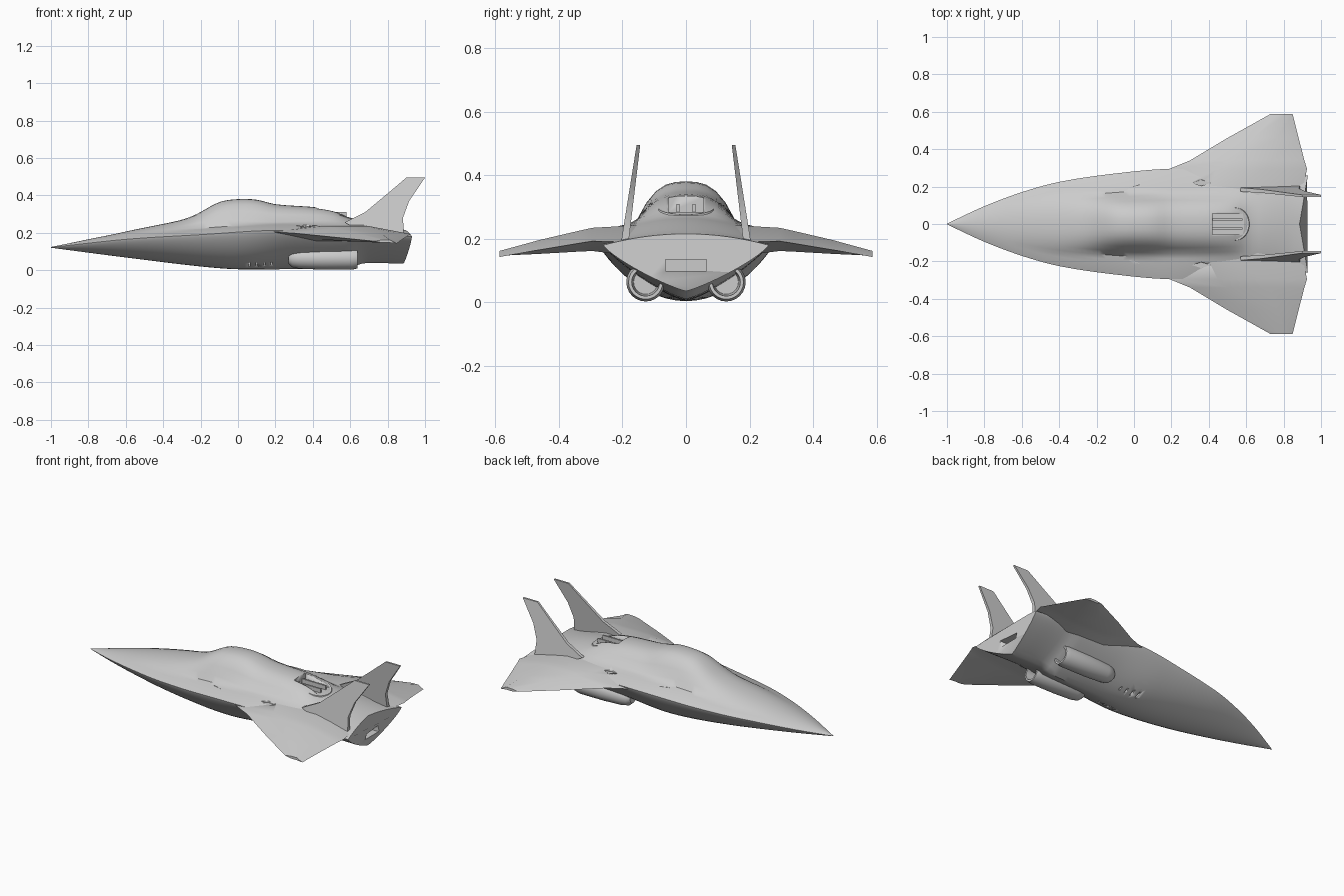
import bpy, bmesh, math
from mathutils import Matrix, Vector

if "Cube" in bpy.data.objects:
    bpy.data.objects.remove(bpy.data.objects["Cube"], do_unlink=True)

GREY = (0.6, 0.6, 0.6, 1)
hull_grey = bpy.data.materials.new("hull_grey")
hull_grey.use_nodes = True
hull_grey.diffuse_color = GREY
hull_grey.node_tree.nodes["Principled BSDF"].inputs["Base Color"].default_value = GREY


def finish(bm, name, angle=35):
    """Turn a bmesh into a shaded, coloured object."""
    bmesh.ops.recalc_face_normals(bm, faces=bm.faces)
    mesh = bpy.data.meshes.new(name)
    bm.to_mesh(mesh)
    bm.free()
    mesh.materials.append(hull_grey)
    ob = bpy.data.objects.new(name, mesh)
    bpy.context.collection.objects.link(ob)
    bpy.ops.object.select_all(action='DESELECT')
    ob.select_set(True)
    bpy.context.view_layer.objects.active = ob
    bpy.ops.object.shade_smooth_by_angle(angle=math.radians(angle))
    return ob


def loft(rings, name, angle=35):
    """Skin closed rings of equal size and cap both ends."""
    bm = bmesh.new()
    rows = [[bm.verts.new(p) for p in ring] for ring in rings]
    n = len(rows[0])
    for a, b in zip(rows, rows[1:]):
        for i in range(n):
            j = (i + 1) % n
            bm.faces.new((a[i], a[j], b[j], b[i]))
    bm.faces.new(rows[0])
    bm.faces.new(rows[-1])
    return finish(bm, name, angle)


def curve(keys, x):
    """Smooth value at x through (x, value) keys."""
    for i in range(len(keys) - 1):
        (x0, v0), (x1, v1) = keys[i], keys[i + 1]
        if x <= x1 + 1e-6:
            break
    xa, va = keys[max(i - 1, 0)]
    xb, vb = keys[min(i + 2, len(keys) - 1)]
    d = x1 - x0
    m0, m1 = (v1 - va) / (x1 - xa) * d, (vb - v0) / (xb - x0) * d
    t = (x - x0) / d
    return ((2*t**3 - 3*t*t + 1) * v0 + (t**3 - 2*t*t + t) * m0
            + (3*t*t - 2*t**3) * v1 + (t**3 - t*t) * m1)


# Fuselage: half width, edge height, deck height, hump height and keel along x
WIDTH = [(-1, .002), (-.8, .095), (-.6, .17), (-.4, .225), (-.1, .27), (.2, .295), (.5, .28), (.89, .26)]
EDGE = [(-1, .122), (-.6, .165), (-.2, .19), (.2, .213), (.6, .2), (.89, .18)]
DECK = [(-1, .124), (-.6, .203), (-.3, .237), (0, .26), (.3, .27), (.62, .27), (.89, .215)]
HUMP = [(-1, 0), (-.68, 0), (-.4, .02), (-.25, .045), (-.1, .11), (0, .12), (.1, .112),
        (.2, .085), (.4, .065), (.52, .042), (.6, .008), (.63, 0), (.89, 0)]
KEEL = [(-1, .12), (-.6, .068), (-.2, .02), (0, .005), (.3, .006), (.6, .01), (.66, .036), (.89, .035)]
BELLY = [(-1, 2), (0, 2), (.3, 1.4), (.89, 1.15)]

END = .885
STEPS, SIDE = 60, 14
rings = []
for i in range(STEPS + 1):
    x = -1 + (END + 1) * i / STEPS
    w, edge, deck, hump, keel, n = (curve(k, x) for k in (WIDTH, EDGE, DECK, HUMP, KEEL, BELLY))
    hump_w = min(.16, w * .72)
    ring = []
    for k in range(4 * SIDE):
        a = math.pi * k / (2 * SIDE)
        u = abs(math.cos(a))
        y = w * math.cos(a)
        if k <= 2 * SIDE:
            h = min(abs(y) / hump_w, 1)
            z = edge + (deck - edge) * (1 - u * u) + max(hump, 0) * (1 - h ** 3)
        else:
            z = edge - (edge - keel) * max(0, 1 - u ** n) ** .8
        ring.append((x + (.045 * u if i == STEPS else 0), y, z))
    rings.append(ring)
fuselage = loft(rings, "fuselage")

# Wings: span, leading x, trailing x, edge, upper and lower height
WING = [(.12, .08, .89, .2, .245, .14), (.295, .19, .925, .205, .235, .162),
        (.34, .3, .911, .198, .225, .16), (.46, .5, .88, .178, .197, .153),
        (.588, .73, .848, .155, .162, .147)]
wings = []
for side, label in ((1, "right"), (-1, "left")):
    rings = []
    for y, lead, trail, edge, top, low in WING:
        chord = [(0, edge), (.35, top), (.7, top), (1, edge - .012), (.7, low), (.35, low)]
        rings.append([(lead + (trail - lead) * f, side * y, z) for f, z in chord])
    wings.append(loft(rings, label + "_wing", 20))

# Twin fins leaning inward
FIN = [(.57, .255), (.68, .31), (.8, .41), (.9, .495), (1, .495), (.915, .37),
       (.882, .28), (.887, .19), (.7, .19)]
for side, label in ((1, "right"), (-1, "left")):
    rings = []
    for face in (-1, 1):
        rings.append([(x, side * (.187 - .14 * (z - .23)) + face * (.011 - .02 * (z - .23)), z)
                      for x, z in FIN])
    loft(rings, label + "_tail_fin")

# Engine pods with hollow rear nozzles
POD = [(.27, .03), (.29, .048), (.33, .056), (.45, .061), (.61, .061), (.64, .054), (.64, .044), (.55, .038)]
for side, label in ((1, "right"), (-1, "left")):
    rings = []
    for x, r in POD:
        rings.append([(x, side * .127 + r * math.cos(math.tau * k / 24),
                       .064 + r * math.sin(math.tau * k / 24)) for k in range(24)])
    loft(rings, label + "_engine_pod")


def add_box(bm, centre, size, turn=0):
    m = Matrix.Translation(centre) @ Matrix.Rotation(turn, 4, 'Z') @ Matrix.Diagonal((*size, 1))
    bmesh.ops.create_cube(bm, size=1, matrix=m)


# Openings: dorsal vent, tail nozzle, side vents and belly slots
bm = bmesh.new()
add_box(bm, (.52, 0, .35), (.2, .11, .13))
add_box(bm, (.9, 0, .117), (.12, .13, .035))
for side in (1, -1):
    add_box(bm, (-.3, side * .222, .215), (.1, .014, .025), side * .2)
    for x, y in ((-.02, .21), (.36, .22)):
        m = Matrix.Translation((x, side * y, .243)) @ Matrix.Diagonal((.05, .016, .025, 1))
        bmesh.ops.create_cone(bm, cap_ends=True, segments=4, radius1=1, radius2=1, depth=1, matrix=m)
    for k in range(4):
        add_box(bm, (.06 + .04 * k, side * .11, .01), (.01, .05, .06))
cutter = finish(bm, "opening_cutter")
cutter.hide_render = True
cutter.display_type = 'WIRE'
for ob in [fuselage] + wings:
    cut = ob.modifiers.new("openings", 'BOOLEAN')
    cut.operation = 'DIFFERENCE'
    cut.solver = 'EXACT'
    cut.object = cutter
    # Bake the cut so that no helper is needed afterwards
    bpy.context.view_layer.objects.active = ob
    bpy.ops.object.modifier_move_to_index(modifier=cut.name, index=0)
    bpy.ops.object.modifier_apply(modifier=cut.name)
bpy.data.objects.remove(cutter, do_unlink=True)

# Dorsal vent vanes and rounded surround
bm = bmesh.new()
for y in (-.025, .025):
    add_box(bm, (.5, y, .295), (.16, .01, .03))
finish(bm, "dorsal_vent_vanes")
rings = []
for k in range(17):
    a = math.pi * (k / 16 - .5)
    c, s = math.cos(a), math.sin(a)
    lip = .297 - .02 * c
    rings.append([(.54 + r * c, (r + .012) * s, z)
                  for r, z in ((.055, .255), (.055, lip), (.075, lip), (.09, .255))])
loft(rings, "dorsal_vent_surround")
